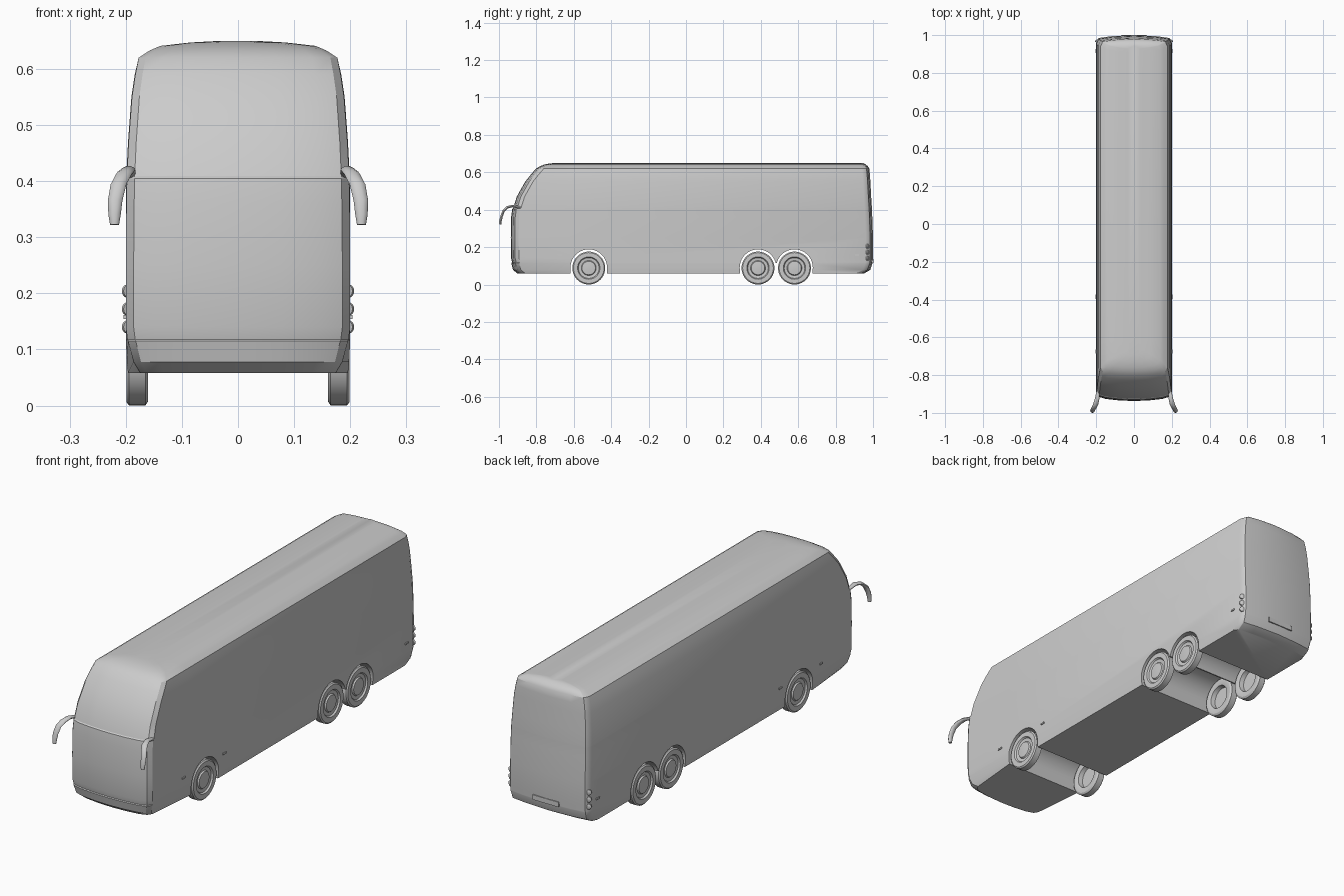
import bpy, bmesh, math
from mathutils import Vector

cube = bpy.data.objects.get("Cube")
if cube:
    bpy.data.objects.remove(cube, do_unlink=True)

grey = bpy.data.materials.new("plain_grey")
grey.use_nodes = True
grey.diffuse_color = (0.6, 0.6, 0.6, 1)
grey.node_tree.nodes["Principled BSDF"].inputs["Base Color"].default_value = (0.6, 0.6, 0.6, 1)


def loft(name, rings, angle=30):
    """Skin a stack of closed rings and cap both ends."""
    bm = bmesh.new()
    loops = [[bm.verts.new(p) for p in ring] for ring in rings]
    n = len(loops[0])
    for a, b in zip(loops, loops[1:]):
        for i in range(n):
            j = (i + 1) % n
            bm.faces.new((a[i], a[j], b[j], b[i]))
    bm.faces.new(loops[0])
    bm.faces.new(loops[-1])
    bmesh.ops.recalc_face_normals(bm, faces=bm.faces)
    mesh = bpy.data.meshes.new(name)
    bm.to_mesh(mesh)
    bm.free()
    mesh.materials.append(grey)
    obj = bpy.data.objects.new(name, mesh)
    bpy.context.collection.objects.link(obj)
    shade(obj, angle)
    return obj


def shade(obj, angle=30):
    bpy.ops.object.select_all(action='DESELECT')
    obj.select_set(True)
    bpy.context.view_layer.objects.active = obj
    bpy.ops.object.shade_smooth_by_angle(angle=math.radians(angle))


def lathe(name, profile, y, z, side=1, steps=40):
    """Revolve (x, radius) pairs about an axle along x."""
    turn = [math.tau * i / steps for i in range(steps)]
    return loft(name, [[(side * x, y + r * math.cos(t), z + r * math.sin(t)) for t in turn]
                       for x, r in profile])


def box(name, centre, size):
    x, y, z = (s / 2 for s in size)
    c = Vector(centre)
    return loft(name, [[c + Vector((a, b, h)) for a, b in ((-x, -y), (x, -y), (x, y), (-x, y))]
                       for h in (-z, z)])


# Body levels: height, half width, half width at the nose, front y, rear y
levels = [
    (.058, .196, .174, -.900, .950), (.078, .198, .186, -.925, .985),
    (.115, .200, .196, -.934, .998), (.118, .200, .197, -.930, .998),
    (.140, .200, .200, -.935, 1.00), (.250, .200, .200, -.937, 1.00),
    (.360, .200, .199, -.935, .996), (.405, .199, .198, -.929, .994),
    (.409, .199, .198, -.924, .994), (.470, .196, .195, -.905, .990),
    (.550, .190, .189, -.860, .986), (.590, .184, .183, -.828, .983),
    (.620, .177, .177, -.802, .980), (.633, .157, .157, -.780, .972),
    (.641, .138, .138, -.760, .962), (.647, .085, .085, -.730, .952),
    (.650, .030, .030, -.700, .945),
]


def body_ring(z, w, nose, f, r):
    half = [(0, f), (.4 * nose, f + .003), (.75 * nose, f + .011), (.93 * nose, f + .022),
            (nose, f + .042), (w, -.62), (w, r - .04), (.945 * w, r - .018),
            (.93 * w, r - .015), (.6 * w, r - .006), (0, r)]
    return [(x, y, z) for x, y in half] + [(-x, y, z) for x, y in half[-2:0:-1]]


body = loft("bus_body", [body_ring(*lv) for lv in levels])

# Wheel arch tunnels through the body
axles = (-.52, .385, .58)
cutters = [lathe("arch_cutter", [(-.3, .098), (.3, .098)], y, .09) for y in axles]
cutters.append(box("tandem_cutter", (0, .4825, .05), (.6, .19, .13)))
for y in axles:
    cutters.append(box("arch_foot_cutter", (0, y, .045), (.6, .194, .09)))
for cutter in cutters:
    mod = body.modifiers.new("arch", 'BOOLEAN')
    mod.operation = 'DIFFERENCE'
    mod.solver = 'EXACT'
    mod.object = cutter
    bpy.context.view_layer.objects.active = body
    bpy.ops.object.modifier_apply(modifier=mod.name)
    bpy.data.objects.remove(cutter, do_unlink=True)
shade(body)

# Wheels: tyre, dished rim and raised hub in one turned shape
wheel = [(.183, .050), (.163, .054), (.160, .060), (.160, .080), (.165, .088), (.194, .088),
         (.199, .082), (.199, .060), (.192, .055), (.190, .040), (.196, .036), (.198, .012)]

# Mirror arm stations: centre x, y, z, half width
arm = [(.190, -.880, .409, .008), (.195, -.925, .420, .012), (.203, -.955, .413, .014),
       (.213, -.975, .394, .014), (.219, -.986, .365, .013), (.220, -.992, .340, .011),
       (.220, -.993, .322, .008)]


def mirror_rings(side):
    rings = []
    for i, (x, y, z, hw) in enumerate(arm):
        a, b = arm[max(i - 1, 0)], arm[min(i + 1, len(arm) - 1)]
        normal = Vector((0, -(b[2] - a[2]), b[1] - a[1])).normalized()
        ring = []
        for k in range(10):
            t = math.tau * k / 10
            ring.append(Vector((side * (x + hw * math.cos(t)), y, z)) + normal * .007 * math.sin(t))
        rings.append(ring)
    return rings


for side, label in ((1, "left"), (-1, "right")):
    for y, axle in zip(axles, ("front", "drive", "tag")):
        lathe(f"{label}_{axle}_wheel", wheel, y, .088, side)
    loft(f"{label}_mirror", mirror_rings(side), 40)
    # Side marker lamps
    for y in (-.675, -.385, .915):
        box(f"{label}_marker_lamp", (side * .200, y, .158), (.008, .022, .007))
    # Round tail lamps on the rear corner
    for z in (.140, .172, .204):
        lamp = lathe(f"{label}_tail_lamp", [(-.004, .012), (.003, .012), (.005, .008)], 0, 0, 1, 20)
        lamp.location = (side * .195, .971, z)
        lamp.rotation_euler.z = math.pi / 2 - side * math.radians(27)

# Rear plate holder
box("rear_plate_holder", (0, .997, .125), (.13, .009, .022))
